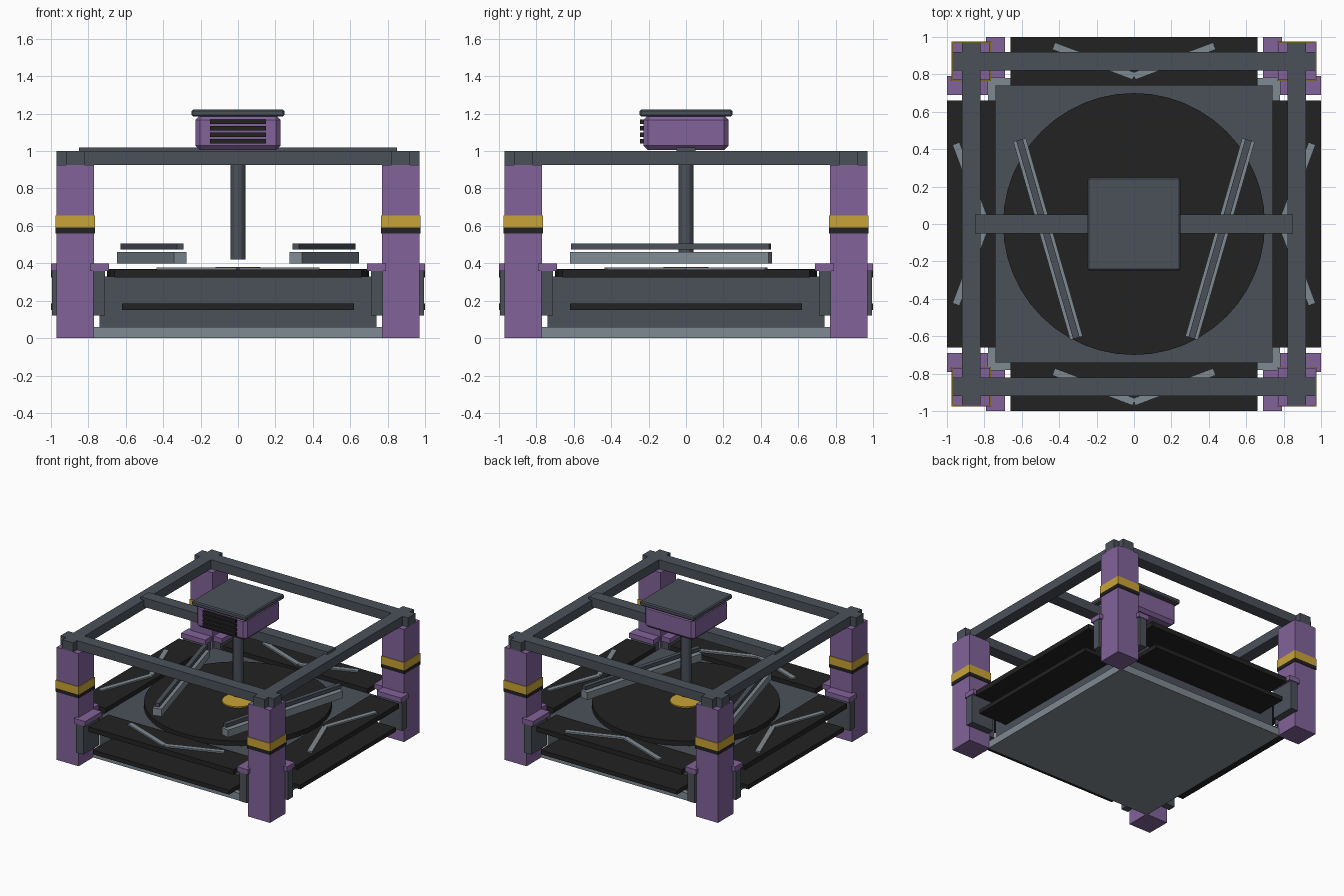
import bpy, bmesh, math
from mathutils import Matrix, Vector

if "Cube" in bpy.data.objects:
    bpy.data.objects.remove(bpy.data.objects["Cube"], do_unlink=True)


def material(name, code):
    """Flat material from an sRGB hex code."""
    rgb = [int(code[i:i + 2], 16) / 255 for i in (0, 2, 4)]
    lin = [c / 12.92 if c < 0.04045 else ((c + 0.055) / 1.055) ** 2.4 for c in rgb]
    m = bpy.data.materials.new(name)
    m.use_nodes = True
    m.diffuse_color = (*lin, 1)
    m.node_tree.nodes["Principled BSDF"].inputs["Base Color"].default_value = (*lin, 1)
    return m


PURPLE = material("muted purple", "82639a")
STEEL = material("dark steel", "4b515a")
PALE = material("pale steel", "7f8a92")
BLACK = material("rubber black", "222222")
GOLD = material("gold", "c9a437")


def finish(name, bm, mat, bevel=0):
    mesh = bpy.data.meshes.new(name)
    bm.to_mesh(mesh)
    bm.free()
    mesh.materials.append(mat)
    ob = bpy.data.objects.new(name, mesh)
    bpy.context.scene.collection.objects.link(ob)
    if bevel:
        mod = ob.modifiers.new("chamfer", "BEVEL")
        mod.width = bevel
        mod.segments = 1
    return ob


def box(name, mat, x, y, z, bevel=0, turn=0):
    """Box from (low, high) ranges, turned about its own centre."""
    bm = bmesh.new()
    bmesh.ops.create_cube(bm, size=1)
    ranges = (x, y, z)
    centre = Vector([(a + b) / 2 for a, b in ranges])
    size = Matrix.Diagonal([b - a for a, b in ranges] + [1])
    bm.transform(Matrix.Translation(centre) @ Matrix.Rotation(turn, 4, "Z") @ size)
    return finish(name, bm, mat, bevel)


def cylinder(name, mat, radius, z, sides):
    bm = bmesh.new()
    bmesh.ops.create_cone(bm, cap_ends=True, segments=sides, radius1=radius,
                          radius2=radius, depth=z[1] - z[0])
    bm.transform(Matrix.Translation((0, 0, sum(z) / 2)))
    return finish(name, bm, mat)


def bar(name, mat, start, end, width, z):
    """Flat bar between two points in plan."""
    a, b = Vector(start), Vector(end)
    mid, d = (a + b) / 2, b - a
    half = d.length / 2
    return box(name, mat, (mid.x - half, mid.x + half),
               (mid.y - width / 2, mid.y + width / 2), z, turn=math.atan2(d.y, d.x))


def span(a, b, sign):
    return tuple(sorted((a * sign, b * sign)))


def both(r):
    return (-r, r)


# Base, body and turntable
box("base_plate", PALE, both(0.78), both(0.78), (0, 0.06))
box("body", STEEL, both(0.74), both(0.74), (0.06, 0.33))
cylinder("turntable", BLACK, 0.70, (0.33, 0.37), 48)
cylinder("hub", GOLD, 0.12, (0.37, 0.38), 24)

# Corner posts with bands, brackets and bracket caps
for sx in (-1, 1):
    for sy in (-1, 1):
        box("post", PURPLE, span(0.77, 0.97, sx), span(0.77, 0.97, sy), (0, 0.925))
        for name, mat, z in (("gold_band", GOLD, (0.59, 0.655)),
                             ("black_band", BLACK, (0.56, 0.59))):
            box(name, mat, span(0.765, 0.975, sx), span(0.765, 0.975, sy), z)
        for name, mat, near, far, z in (
                ("bracket", STEEL, (0.71, 0.775), (0.79, 0.995), (0.12, 0.37)),
                ("bracket_cap", PURPLE, (0.69, 0.79), (0.78, 1.0), (0.36, 0.40))):
            box(name, mat, span(*near, sx), span(*far, sy), z)
            box(name, mat, span(*far, sx), span(*near, sy), z)

# Top frame, its bars crossing on the posts
for s in (-1, 1):
    box("frame_bar_cross", STEEL, both(0.97), span(0.82, 0.92, s), (0.925, 1.0))
    box("frame_bar_side", STEEL, span(0.82, 0.92, s), both(0.97), (0.925, 1.0))

# Side ledges: a wide one above a narrower one
for s in (-1, 1):
    for name, half, z in (("upper_ledge", 0.66, (0.325, 0.366)),
                          ("lower_ledge", 0.62, (0.15, 0.185))):
        box(name, BLACK, both(half), span(0.73 if half < 0.65 else 0.74, 1.0, s), z)
        box(name, BLACK, span(0.73 if half < 0.65 else 0.74, 1.0, s), both(half), z)

# Chevrons on the upper ledges
CHEVRON_Z = (0.36, 0.378)
for s in (-1, 1):
    tip, end = (0.79, 0.952) if s > 0 else (-0.952, -0.79)
    for t in (-1, 1):
        bar("chevron_ends", PALE, (0, tip), (0.43 * t, end), 0.04, CHEVRON_Z)
        bar("chevron_sides", PALE, (0.79 * s, 0), (0.952 * s, 0.43 * t), 0.04, CHEVRON_Z)

# Slanted guide rails above the turntable
for s in (-1, 1):
    start, end = (0.612 * s, 0.45), (0.308 * s, -0.61)
    bar("guide_rail", PALE, start, end, 0.07, (0.40, 0.46))
    bar("guide_strip", STEEL, start, end, 0.036, (0.475, 0.505))

# Overhead beam, shaft and motor
box("beam", STEEL, both(0.85), both(0.05), (0.945, 1.02))
cylinder("shaft", STEEL, 0.04, (0.42, 1.0), 12)
box("motor_housing", PURPLE, both(0.228), both(0.228), (1.005, 1.19), bevel=0.024)
box("motor_lid", STEEL, both(0.248), both(0.248), (1.185, 1.222), bevel=0.008)
for i in range(4):
    z = 1.052 + 0.035 * i
    box("vent_slat", BLACK, both(0.15), (-0.245, -0.22), (z - 0.012, z + 0.012))
